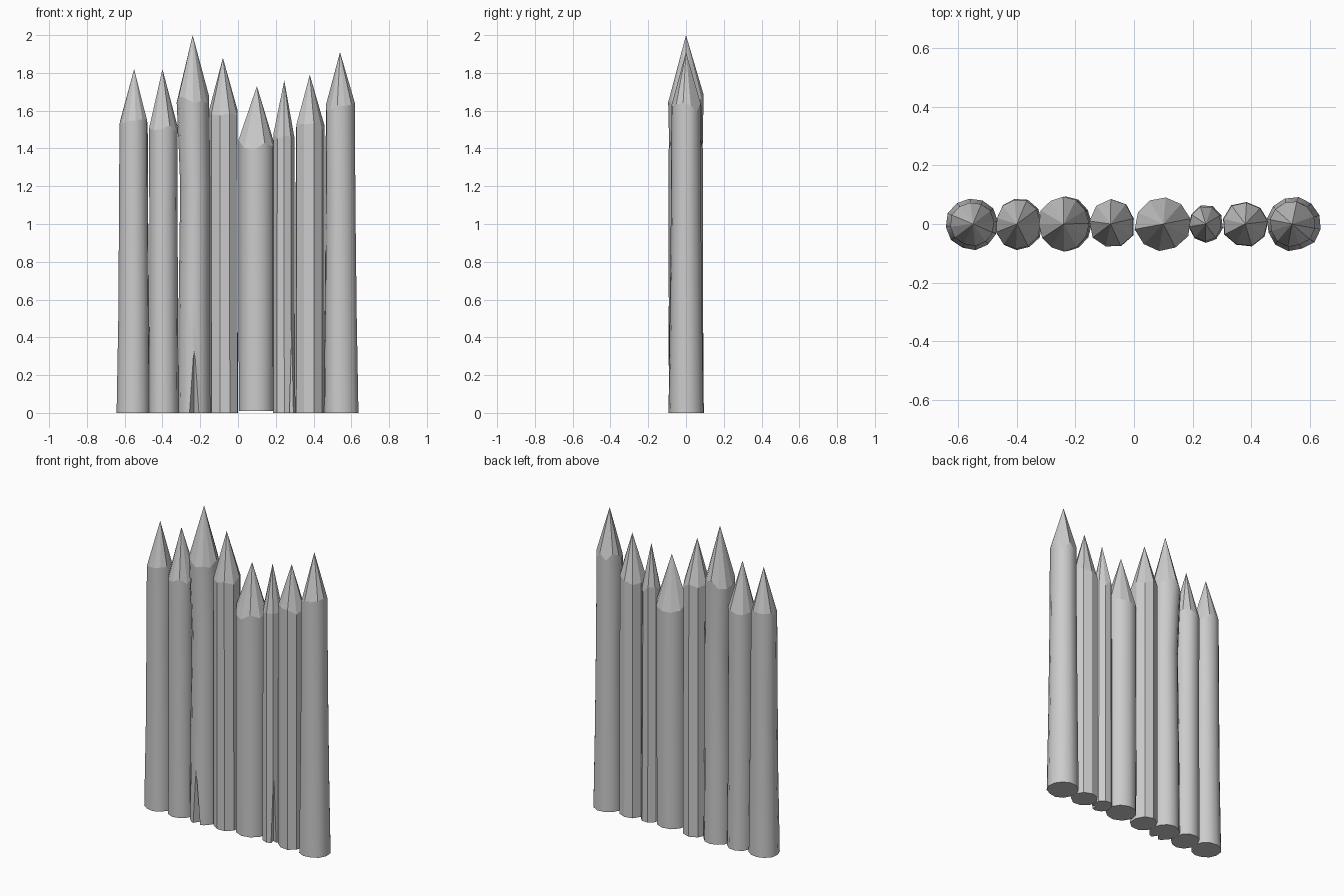
import bpy, bmesh, math, random
from mathutils import Vector

if "Cube" in bpy.data.objects:
    bpy.data.objects.remove(bpy.data.objects["Cube"])

random.seed(4)


def link(name, bm):
    bmesh.ops.recalc_face_normals(bm, faces=bm.faces)
    mesh = bpy.data.meshes.new(name)
    bm.to_mesh(mesh)
    bm.free()
    obj = bpy.data.objects.new(name, mesh)
    bpy.context.collection.objects.link(obj)
    return obj


def stake(name, sides, smooth, tip, rings, dip, ry=1.0):
    """Log lofted through rings (z, x, radius), ending in a carved point."""
    bm = bmesh.new()
    phase = random.uniform(0, 0.5)
    wobble = [random.uniform(0.96, 1.03) for _ in range(sides)]
    lift = [random.uniform(-dip, dip) for _ in range(sides)]
    loops = []
    for k, (z, x, r) in enumerate(rings):
        last = k == len(rings) - 1
        loop = []
        for i in range(sides):
            a = math.tau * i / sides + phase
            loop.append(bm.verts.new((x + r * wobble[i] * math.cos(a),
                                      r * ry * wobble[i] * math.sin(a),
                                      z + (lift[i] if last else 0))))
        loops.append(loop)
    for lo, hi in zip(loops, loops[1:]):
        for i in range(sides):
            j = (i + 1) % sides
            bm.faces.new((lo[i], lo[j], hi[j], hi[i])).smooth = smooth
    bm.faces.new(loops[0][::-1])
    apex = bm.verts.new((tip[0], 0, tip[1]))
    for i in range(sides):
        bm.faces.new((loops[-1][i], loops[-1][(i + 1) % sides], apex))
    return link(name, bm)


def split(obj, x, r, angle, width, height, depth):
    """Wedge-shaped crack cut into the foot of a log."""
    out = Vector((math.cos(angle), math.sin(angle), 0))
    side = Vector((-out.y, out.x, 0))
    c = Vector((x, 0, -0.01))
    up = Vector((0, 0, height + 0.01))
    bm = bmesh.new()
    v = [bm.verts.new(p) for p in (
        c + out * (r + 0.04) + side * width, c + out * (r + 0.04) - side * width,
        c + out * (r - depth), c + out * (r - 0.005) + up,
        c + out * (r + 0.04) + up)]
    bmesh.ops.convex_hull(bm, input=v)
    cutter = link("split_cutter", bm)
    cutter.hide_render = True
    mod = obj.modifiers.new("split", 'BOOLEAN')
    mod.operation, mod.solver, mod.object = 'DIFFERENCE', 'EXACT', cutter
    bpy.context.view_layer.objects.active = obj
    bpy.ops.object.modifier_apply(modifier="split")
    bpy.data.objects.remove(cutter)


# Row of sharpened logs, left to right
stake("stake_1", 12, True, (-0.55, 1.82),
      [(0, -0.552, .09), (.5, -0.55, .083), (1.1, -0.551, .078), (1.54, -0.551, .076)], .02)
stake("stake_2", 11, True, (-0.40, 1.82),
      [(0, -0.393, .08), (.5, -0.395, .077), (1.1, -0.396, .076), (1.51, -0.396, .077)], .02, 1.12)
big = stake("stake_3", 12, True, (-0.24, 2.0),
            [(0, -0.232, .088), (.6, -0.232, .084), (1.2, -0.228, .08),
             (1.45, -0.235, .083), (1.66, -0.24, .087)], .03, 1.08)
stake("stake_4", 9, False, (-0.08, 1.88),
      [(0, -0.073, .077), (1.59, -0.075, .077)], .025, 1.08)
stake("stake_5", 10, True, (0.10, 1.73),
      [(0.01, 0.097, .093), (1.43, 0.097, .095)], .04)
thin = stake("stake_6", 9, False, (0.245, 1.76),
             [(0, 0.247, .06), (.8, 0.245, .057), (1.48, 0.245, .056)], .03, 1.1)
stake("stake_7", 9, False, (0.38, 1.79),
      [(0, 0.38, .078), (1.51, 0.38, .076)], .025)
stake("stake_8", 12, True, (0.54, 1.91),
      [(0, 0.545, .092), (.5, 0.543, .085), (1.1, 0.542, .079), (1.62, 0.541, .077)], .025)

# Cracks at the foot of two logs
split(big, -0.232, .092, -math.pi / 2, .055, .32, .045)
split(thin, 0.247, .06, -math.radians(50), .04, .4, .03)
